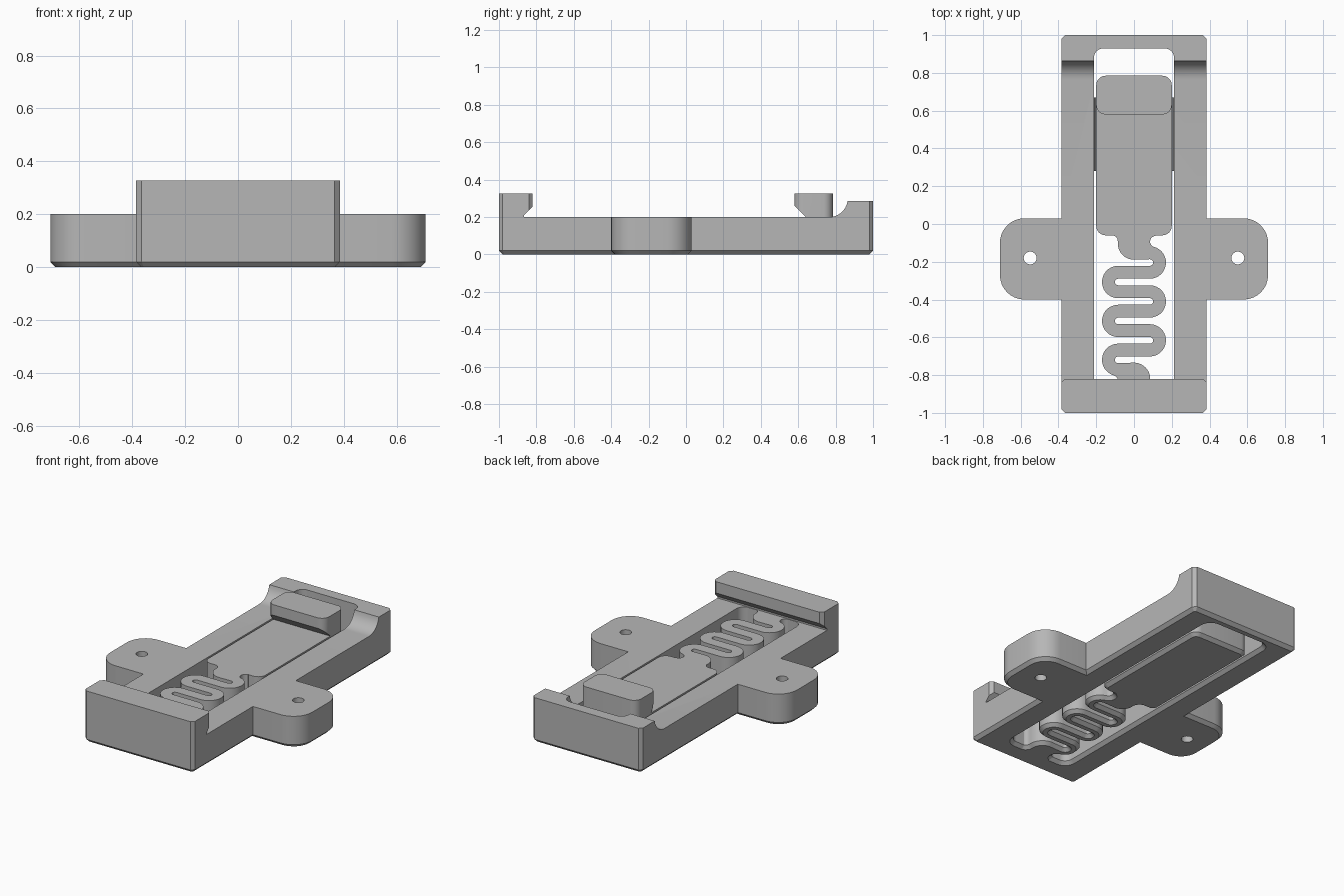
import bpy, bmesh
from math import sin, cos, radians
from mathutils import Vector

if "Cube" in bpy.data.objects:
    bpy.data.objects.remove(bpy.data.objects["Cube"], do_unlink=True)

grey = bpy.data.materials.new("plain grey")
grey.use_nodes = True
grey.diffuse_color = (0.47, 0.47, 0.47, 1)
grey.node_tree.nodes["Principled BSDF"].inputs["Base Color"].default_value = grey.diffuse_color

TOP, RAISED, BEVEL = 0.2, 0.327, 0.02


def arc(cx, cy, r, a0, a1, steps=8):
    angles = [radians(a0 + (a1 - a0) * i / steps) for i in range(steps + 1)]
    return [(cx + r * cos(a), cy + r * sin(a)) for a in angles]


def rounded_rect(hx, y0, y1, r):
    return (arc(hx - r, y1 - r, r, 0, 90) + arc(-hx + r, y1 - r, r, 90, 180)
            + arc(-hx + r, y0 + r, r, 180, 270) + arc(hx - r, y0 + r, r, 270, 360))


def inset(pts, d):
    """Move a counter-clockwise outline inwards by d with mitred corners."""
    out = []
    for i, p in enumerate(pts):
        p, a, b = Vector(p), Vector(pts[i - 1]), Vector(pts[(i + 1) % len(pts)])
        e, f = (p - a).normalized(), (b - p).normalized()
        n, m = Vector((-e.y, e.x)), Vector((-f.y, f.x))
        out.append(tuple(p + (n + m) * d / max(1 + n.dot(m), 0.3)))
    return out


def prism(name, pts, rings, axis="z"):
    """Loft an outline through (height, inset) rings along an axis."""
    area = sum(pts[i - 1][0] * p[1] - p[0] * pts[i - 1][1] for i, p in enumerate(pts))
    if area < 0:
        pts = pts[::-1]
    place = {"z": lambda u, v, h: (u, v, h), "x": lambda u, v, h: (h, u, v),
             "y": lambda u, v, h: (u, h, v)}[axis]
    bm = bmesh.new()
    loops = [[bm.verts.new(place(u, v, h)) for u, v in (inset(pts, d) if d else pts)]
             for h, d in rings]
    bm.faces.new(loops[0][::-1])
    bm.faces.new(loops[-1])
    n = len(pts)
    for lo, hi in zip(loops, loops[1:]):
        for i in range(n):
            bm.faces.new((lo[i - 1], lo[i], hi[i], hi[i - 1]))
    bmesh.ops.recalc_face_normals(bm, faces=bm.faces)
    mesh = bpy.data.meshes.new(name)
    bm.to_mesh(mesh)
    bm.free()
    mesh.materials.append(grey)
    obj = bpy.data.objects.new(name, mesh)
    bpy.context.collection.objects.link(obj)
    return obj


def activate(obj):
    bpy.ops.object.select_all(action="DESELECT")
    obj.select_set(True)
    bpy.context.view_layer.objects.active = obj


def cut(obj, cutter):
    mod = obj.modifiers.new("cut", "BOOLEAN")
    mod.operation, mod.solver, mod.object = "DIFFERENCE", "EXACT", cutter
    activate(obj)
    bpy.ops.object.modifier_apply(modifier=mod.name)
    bpy.data.objects.remove(cutter, do_unlink=True)


def chamfered(top):
    return [(0, BEVEL), (BEVEL, 0), (top, 0)]


# Frame with side ears, drawn as a right half and mirrored
W, C = 0.385, 0.02
half = ([(W - C, -1), (W, -1 + C), (W, -0.4)]
        + arc(0.58, -0.27, 0.13, -90, 0) + arc(0.58, -0.1, 0.13, 0, 90)
        + [(W, 0.03), (W, 1 - C), (W - C, 1)])
outline = half + [(-x, y) for x, y in reversed(half)]
frame = prism("frame", outline, chamfered(RAISED))

# Side profile: front hook, flat deck, curved rise to the rear wall
above = ([(-0.82, 0.5), (-0.82, 0.255), (-0.865, 0.21), (-0.865, TOP)]
         + arc(0.765, TOP + 0.1, 0.1, -90, -10) + [(0.864, 0.285), (1.1, 0.285), (1.1, 0.5)])
cut(frame, prism("deck_cutter", above, [(-1, 0), (1, 0)], "x"))
for s in (-1, 1):
    corner = [(s * (W - C), -0.82), (s * W, -0.82 - C),
              (s * (W + 0.1), -0.82 - C), (s * (W + 0.1), -0.7), (s * (W - C), -0.7)]
    cut(frame, prism("corner_cutter", corner, [(TOP + 0.001, 0), (0.5, 0)]))

# Slot with a flared lower edge, ear holes
flare = [(-BEVEL, -2 * BEVEL), (BEVEL, 0)]
cut(frame, prism("slot_cutter", rounded_rect(0.212, -0.861, 0.93, 0.05), flare + [(TOP + 0.003, 0)]))
cut(frame, prism("rear_cutter", rounded_rect(0.212, 0.2, 0.93, 0.05), [(0.1, 0), (0.5, 0)]))
for s in (-1, 1):
    cut(frame, prism("hole_cutter", arc(s * 0.55, -0.18, 0.034, 0, 345, 23), [(-0.1, 0), (0.5, 0)]))

# Sliding tongue and its undercut latch
tongue = prism("tongue", rounded_rect(0.2, -0.06, 0.785, 0.05), chamfered(TOP))
latch = prism("latch", rounded_rect(0.2, 0.58, 0.785, 0.05), [(TOP, 0), (RAISED, 0)])
cut(latch, prism("undercut", [(0.5, 0.1), (0.74, 0.1), (0.5, 0.34)], [(-0.5, 0), (0.5, 0)], "x"))

# Serpentine spring: one edge, then the same edge turned half a circle
PITCH, BAR = 0.103, 0.034
outer, inner = PITCH / 2 + BAR, PITCH / 2 - BAR
edge = ([(0, -0.189)] + arc(0, -0.103, 0.086, 265, 180) + arc(-0.116, -0.09, 0.03, 0, 90)
        + [(-0.116, 0), (0.115, 0)] + arc(0.115, -0.093, 0.03, 90, 250))
for i in range(6):
    y = -0.204 - PITCH * i
    if i % 2 == 0:
        edge += arc(0.084, y, outer, 90 if i else 65, -90, 14)
    else:
        edge += arc(-0.084, y, inner, 90, 270)
spring = prism("spring", edge + [(-x, -0.923 - y) for x, y in edge], chamfered(TOP))

# Guide ridges inside the slot
ridges = []
for s, side in ((-1, "right"), (1, "left")):
    wedge = [(s * 0.214, 0.19), (s * 0.214, 0.06), (s * 0.201, 0.125)]
    ridges.append(prism(side + "_guide_ridge", wedge, [(0.28, 0), (0.67, 0)], "y"))

for obj in [frame, tongue, latch, spring] + ridges:
    activate(obj)
    bpy.ops.object.shade_smooth_by_angle(angle=radians(30))
